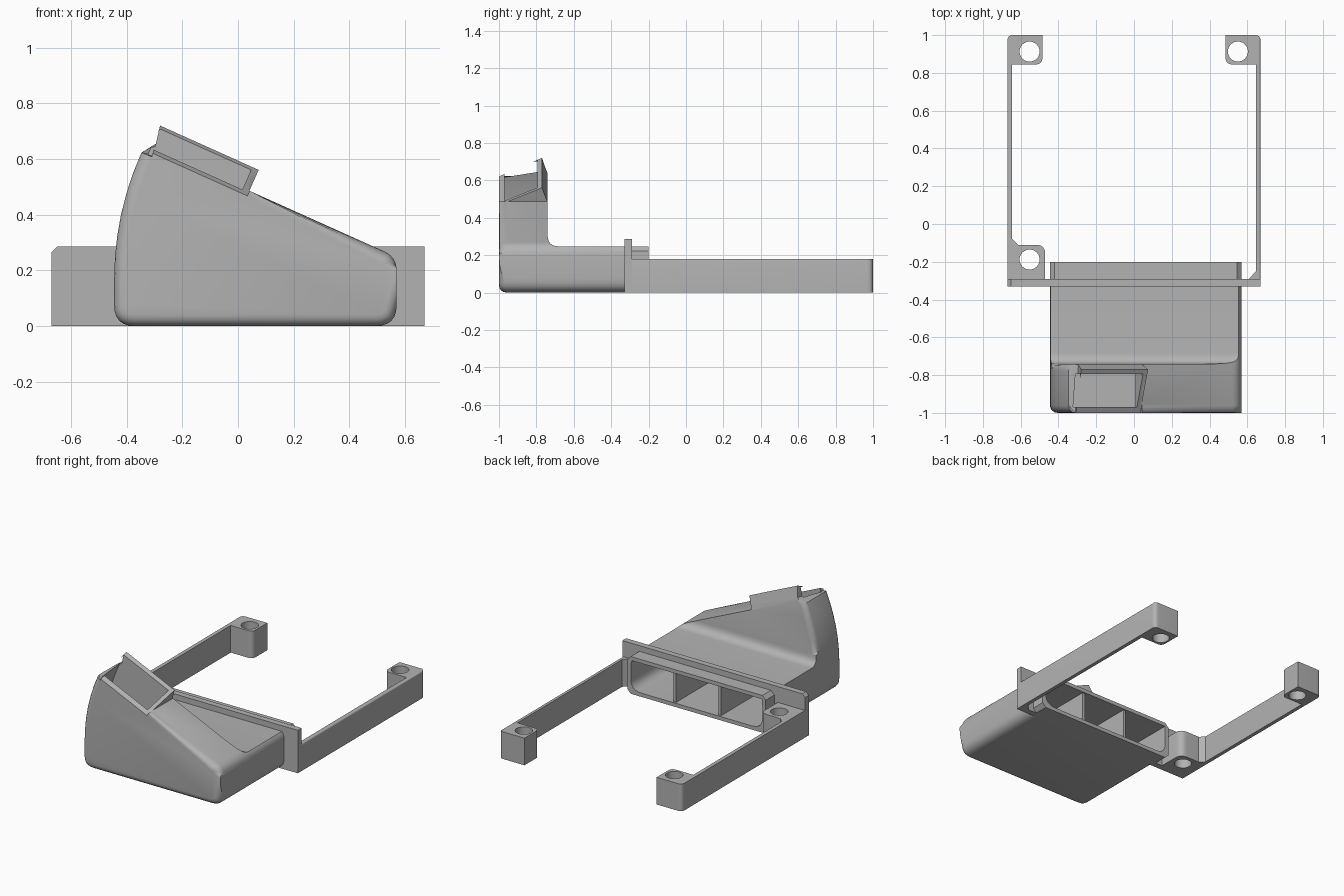
import bpy, bmesh, math
from mathutils import Vector

if "Cube" in bpy.data.objects:
    bpy.data.objects.remove(bpy.data.objects["Cube"], do_unlink=True)

grey = bpy.data.materials.new("plain grey")
grey.use_nodes = True
grey.diffuse_color = (0.45, 0.45, 0.45, 1)
grey.node_tree.nodes["Principled BSDF"].inputs["Base Color"].default_value = grey.diffuse_color

# The nozzle leans: s runs across its mouth, h runs along its axis
COS, SIN = 0.912, 0.41


def lean(s, h):
    return (COS * s + SIN * h, -SIN * s + COS * h)


def unlean(x, z):
    return (COS * x - SIN * z, SIN * x + COS * z)


# Placement of a 2D profile point (a, b) and depth t in space
def along_y(a, b, t):
    return Vector((a, t, b))


def along_x(a, b, t):
    return Vector((t, a, b))


def along_z(a, b, t):
    return Vector((a, b, t))


def along_mouth(a, b, t):
    x, z = lean(t, b)
    return Vector((x, a, z))


def rounded(points, steps=6):
    """Round each corner that carries a third value, its tangent length."""
    out = []
    for i, p in enumerate(points):
        corner = Vector(p[:2])
        if len(p) < 3:
            out.append(corner)
            continue
        before = Vector(points[i - 1][:2])
        after = Vector(points[(i + 1) % len(points)][:2])
        a = corner + (before - corner).normalized() * p[2]
        b = corner + (after - corner).normalized() * p[2]
        for k in range(steps + 1):
            t = k / steps
            out.append(a * (1 - t) ** 2 + corner * 2 * t * (1 - t) + b * t * t)
    return out


def prism(name, points, lo, hi, put):
    bm = bmesh.new()
    pts = rounded(points)
    ends = [[bm.verts.new(put(p[0], p[1], t)) for p in pts] for t in (lo, hi)]
    bm.faces.new(ends[0])
    bm.faces.new(ends[1])
    for i in range(len(pts)):
        j = (i + 1) % len(pts)
        bm.faces.new((ends[0][i], ends[0][j], ends[1][j], ends[1][i]))
    bmesh.ops.recalc_face_normals(bm, faces=bm.faces)
    mesh = bpy.data.meshes.new(name)
    bm.to_mesh(mesh)
    bm.free()
    mesh.materials.append(grey)
    obj = bpy.data.objects.new(name, mesh)
    bpy.context.collection.objects.link(obj)
    return obj


def boolean(obj, other, operation, keep=False):
    mod = obj.modifiers.new("cut", "BOOLEAN")
    mod.operation = operation
    mod.solver = "EXACT"
    mod.object = other
    bpy.context.view_layer.objects.active = obj
    bpy.ops.object.modifier_apply(modifier=mod.name)
    if not keep:
        bpy.data.objects.remove(other, do_unlink=True)


def soften(obj, wanted, width):
    """Round the edges that the rule picks."""
    bm = bmesh.new()
    bm.from_mesh(obj.data)
    edges = [e for e in bm.edges if len(e.link_faces) == 2
             and e.calc_face_angle(0) > math.radians(40) and wanted(e)]
    if edges:
        bmesh.ops.bevel(bm, geom=edges, offset=width, segments=4, profile=0.5,
                        affect="EDGES", clamp_overlap=False)
    bm.to_mesh(obj.data)
    bm.free()


def duct_outline(d, top):
    """Front outline of the duct, moved inward by d."""
    left, right, s0, s1 = -0.445 + d, 0.57 - d, -0.572 + d, -0.162 - d
    roof = 0.46 - d
    turn = lean(s0, (left - COS * s0) / SIN)
    return [(left, d, 0.075), (right, d, 0.075),
            (right, (roof - SIN * right) / COS, 0.05),
            lean(s1, roof), lean(s1, top), lean(s0, top), (*turn, 0.24)]


def middle(e):
    return (e.verts[0].co + e.verts[1].co) / 2


def front_edge(e):
    m = middle(e)
    return (all(v.co.y < -0.999 for v in e.verts) and m.x < 0.569
            and unlean(m.x, m.z)[1] < 0.47)


def tower_back_edge(e):
    m = middle(e)
    s, h = unlean(m.x, m.z)
    return (all(abs(v.co.y + 0.74) < 0.005 for v in e.verts) and m.z > 0.3
            and h < 0.64 and (m.x < -0.2 or abs(s + 0.162) < 0.01))


# Duct shell: front outline crossed with the side outline
duct = prism("duct", duct_outline(0, 0.65), -1, -0.31, along_y)
soften(duct, front_edge, 0.04)
side = prism("side_outline", [(-1.1, -0.1), (-0.2, -0.1), (-0.2, 0.247),
             (-0.74, 0.247, 0.06), (-0.74, 1), (-1.1, 1)], -1, 1, along_x)
boolean(duct, side, "INTERSECT")
soften(duct, tower_back_edge, 0.035)

# Slanted mouth with a slightly tapered back
mouth = prism("mouth_cutter", [(-1.1, 0.396), (-0.77, 0.542), (-0.738, 0.45),
              (-0.6, 0.45), (-0.6, 1), (-1.1, 1)], -0.9, -0.161, along_mouth)
boolean(duct, mouth, "DIFFERENCE")

# Air passage
passage = prism("passage_cutter", duct_outline(0.025, 0.9), -0.97, -0.1, along_y)
inner_side = prism("inner_side", [(-1.1, -0.1), (0, -0.1), (0, 0.222),
                   (-0.795, 0.222), (-0.795, 1.3), (-1.1, 1.3)], -1, 1, along_x)
boolean(passage, inner_side, "INTERSECT")

# Mounting plate and rear collar
plate = prism("mounting_plate", [(-0.67, 0), (0.67, 0), (0.67, 0.285),
              (-0.65, 0.285), (-0.67, 0.265)], -0.33, -0.29, along_y)
c, x0, x1, z1 = 0.025, -0.445, 0.57, 0.247
collar = prism("rear_collar", [(x0 + c, 0), (x1 - c, 0), (x1, c), (x1, z1 - c),
               (x1 - c, z1), (x0 + c, z1), (x0, z1 - c), (x0, c)],
               -0.3, -0.2, along_y)
for part in (duct, plate, collar):
    boolean(part, passage, "DIFFERENCE", keep=True)
bpy.data.objects.remove(passage, do_unlink=True)

# Vanes dividing the passage
vanes = [prism("vane", [(x - 0.009, 0.02), (x + 0.009, 0.02), (x + 0.009, 0.23),
         (x - 0.009, 0.23)], -0.7, -0.21, along_y) for x in (-0.1, 0.23)]

# Side arms with screw bosses
left, inner = 0.67, 0.645
back_boss = [(left, -0.3), (left, 1, 0.03), (0.485, 1), (0.485, 0.845, 0.035),
             (inner, 0.845)]
right_arm = prism("arm_plain", back_boss + [(inner, -0.25), (0.61, -0.29),
                  (0.61, -0.3)], 0, 0.18, along_z)
left_arm = prism("arm_with_front_boss", [(-p[0], *p[1:]) for p in back_boss]
                 + [(-inner, -0.08), (-0.615, -0.11), (-0.47, -0.11, 0.05),
                    (-0.47, -0.3)], 0, 0.18, along_z)
soften(right_arm, lambda e: all(v.co.z > 0.17 and v.co.x > 0.669
                                for v in e.verts), 0.01)

# Screw holes
for arm, x, y in ((right_arm, 0.55, 0.913), (left_arm, -0.553, 0.913),
                  (left_arm, -0.553, -0.188)):
    ring = [(x + 0.053 * math.cos(k * math.tau / 32),
             y + 0.053 * math.sin(k * math.tau / 32)) for k in range(32)]
    boolean(arm, prism("hole_cutter", ring, -0.1, 0.4, along_z), "DIFFERENCE")

# Smooth the rounded parts, keep the sharp edges
for obj in [duct, plate, collar, left_arm, right_arm] + vanes:
    bpy.ops.object.select_all(action="DESELECT")
    obj.select_set(True)
    bpy.context.view_layer.objects.active = obj
    bpy.ops.object.shade_smooth_by_angle(angle=math.radians(30))
